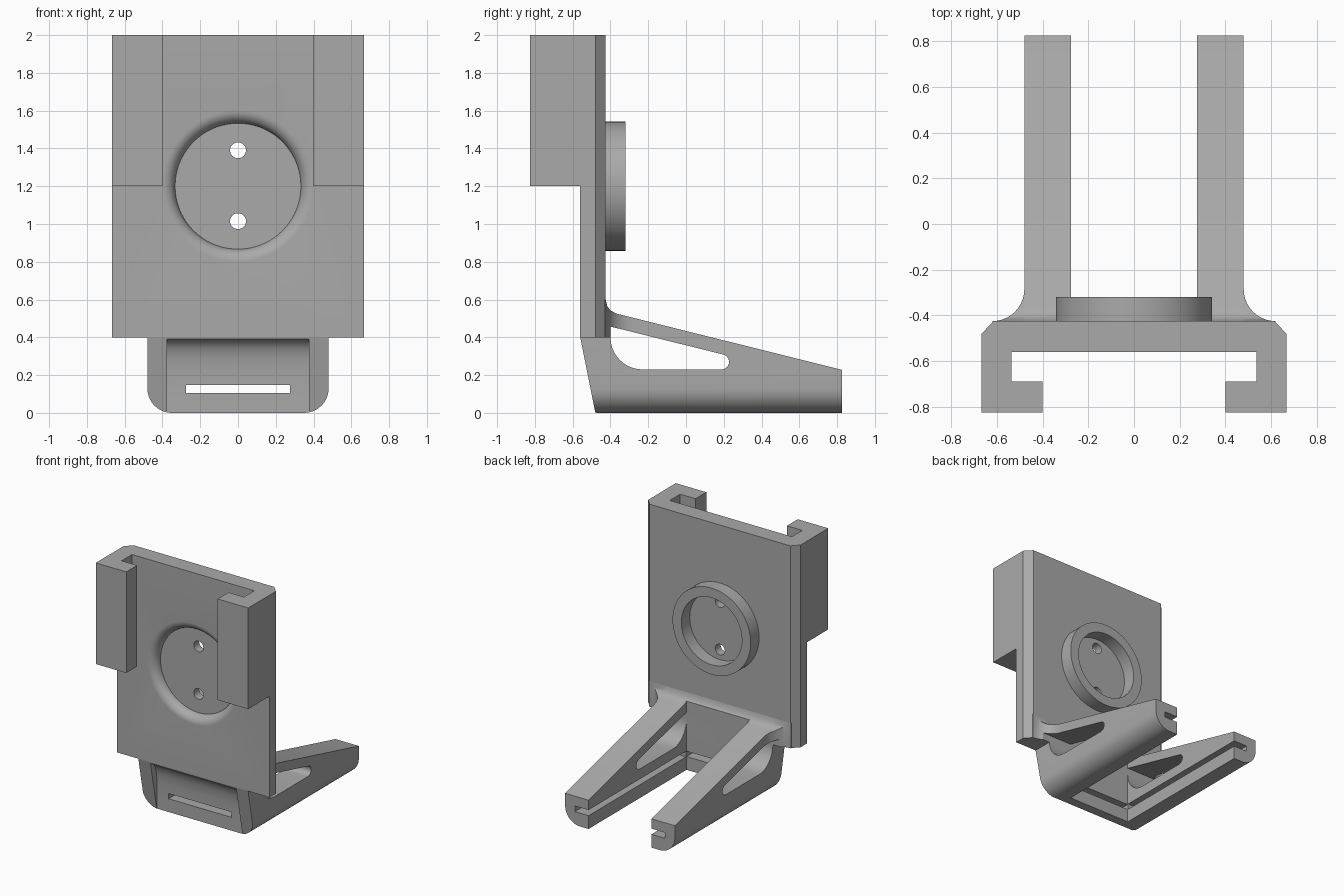
import bpy, bmesh, math
from mathutils import Vector, Matrix

if "Cube" in bpy.data.objects:
    bpy.data.objects.remove(bpy.data.objects["Cube"])

grey = bpy.data.materials.new("plain grey")
grey.use_nodes = True
grey.diffuse_color = (0.4, 0.4, 0.4, 1)
grey.node_tree.nodes["Principled BSDF"].inputs["Base Color"].default_value = (0.4, 0.4, 0.4, 1)


def finish(name, bm):
    bmesh.ops.recalc_face_normals(bm, faces=bm.faces)
    mesh = bpy.data.meshes.new(name)
    bm.to_mesh(mesh)
    bm.free()
    mesh.materials.append(grey)
    obj = bpy.data.objects.new(name, mesh)
    bpy.context.collection.objects.link(obj)
    return obj


def prism(name, points, axis, lo, hi):
    """Extrude a 2D outline along one axis."""
    place = {"x": lambda a, b: (lo, a, b),
             "y": lambda a, b: (a, lo, b),
             "z": lambda a, b: (a, b, lo)}[axis]
    bm = bmesh.new()
    face = bm.faces.new([bm.verts.new(place(*p)) for p in points])
    ext = bmesh.ops.extrude_face_region(bm, geom=[face])
    move = Vector([(hi - lo) if a == axis else 0 for a in "xyz"])
    bmesh.ops.translate(bm, vec=move,
                        verts=[g for g in ext["geom"] if isinstance(g, bmesh.types.BMVert)])
    return finish(name, bm)


def box(name, x, y, z):
    return prism(name, [(x[0], y[0]), (x[1], y[0]), (x[1], y[1]), (x[0], y[1])], "z", *z)


def lathe(name, profile, z, closed=False, steps=72):
    """Revolve (radius, y) points about a front-to-back axis."""
    bm = bmesh.new()
    verts = [bm.verts.new((r, y, z)) for r, y in profile]
    pairs = list(zip(verts, verts[1:])) + ([(verts[-1], verts[0])] if closed else [])
    edges = [bm.edges.new(p) for p in pairs]
    bmesh.ops.spin(bm, geom=verts + edges, cent=(0, 0, z), axis=(0, 1, 0),
                   angle=math.tau, steps=steps)
    bmesh.ops.remove_doubles(bm, verts=bm.verts, dist=0.0001)
    return finish(name, bm)


def arc(cx, cy, r, start, end, n=10):
    return [(cx + r * math.cos(math.radians(start + (end - start) * i / n)),
             cy + r * math.sin(math.radians(start + (end - start) * i / n)))
            for i in range(n + 1)]


def boolean(obj, tool, operation="DIFFERENCE"):
    mod = obj.modifiers.new(operation.lower(), "BOOLEAN")
    mod.operation, mod.object, mod.solver = operation, tool, "EXACT"
    bpy.context.view_layer.objects.active = obj
    bpy.ops.object.modifier_apply(modifier=mod.name)
    bpy.data.objects.remove(tool)


def mirrored(points):
    return points + [(-x, y) for x, y in reversed(points)]


FRONT, BACK, RING_Z = -0.56, -0.425, 1.2

# Back plate with chamfered rear corners
plate = prism("back_plate", mirrored([(0.667, FRONT), (0.667, -0.48), (0.615, BACK)]),
              "z", 0.4, 2)

# Rounded dish in the front and two screw holes
dish = [(0, -0.493)] + arc(0.4, -0.493, 0.067, 180, 270) + [(0.4, -0.6), (0, -0.6)]
boolean(plate, lathe("dish_cutter", dish, RING_Z))
for z in (1.39, 1.015):
    boolean(plate, lathe("hole_cutter", [(0, -0.7), (0.042, -0.7), (0.042, -0.3), (0, -0.3)],
                         z, steps=32))

# Side rails with inward lips
for side, label in ((1, "left"), (-1, "right")):
    hook = [(0.667, FRONT), (0.667, -0.825), (0.4, -0.825), (0.4, -0.69),
            (0.535, -0.69), (0.535, FRONT)]
    prism(label + "_rail", [(x * side, y) for x, y in hook], "z", 1.2, 2)

# Raised ring on the rear face
ring = lathe("rear_ring", [(0.342, BACK - 0.01), (0.342, -0.32), (0.265, -0.32),
                           (0.265, BACK - 0.01)], RING_Z, closed=True)

# Foot outline from the side, with a small fillet where it meets the plate
side_outline = [(FRONT, 0.4), (-0.48, 0), (0.825, 0), (0.825, 0.228), (-0.37, 0.526),
                (-0.4, 0.543), (-0.417, 0.565), (BACK, 0.6), (-0.45, 0.6), (-0.45, 0.4)]
foot = prism("arm_foot", side_outline, "x", -0.7, 0.7)
section = mirrored(arc(0.35, 0.13, 0.13, -90, 0) + [(0.48, 0.7)])
boolean(foot, prism("section_cutter", section, "y", -1, 1), "INTERSECT")
boolean(foot, box("gap_cutter", (-0.275, 0.275), (-0.4, 1), (-0.1, 0.8)))

# Flared gussets beside the arms
parts = [foot]
for side, label in ((1, "left"), (-1, "right")):
    flare = arc(0.62, -0.285, 0.14, 270, 180) + [(0.44, -0.285), (0.44, -0.45), (0.62, -0.45)]
    gusset = prism(label + "_gusset", [(x * side, y) for x, y in flare], "z", 0.4, 0.7)
    boolean(gusset, prism("trim", side_outline, "x", -0.7, 0.7), "INTERSECT")
    parts.append(gusset)

# Side windows through the arms
window = (arc(-0.23, 0.4, 0.17, 180, 270) + arc(0.188, 0.27, 0.04, -90, 76)
          + [(-0.4, 0.457)])
for part in parts:
    boolean(part, prism("window_cutter", window, "x", -0.8, 0.8))

# Inner grooves along the arms and a matching slot in the front wall
for side in (1, -1):
    boolean(foot, box("groove_cutter", sorted((0.2 * side, 0.395 * side)),
                      (-0.395, 1), (0.105, 0.15)))
boolean(foot, box("slot_cutter", (-0.275, 0.275), (-0.7, -0.3), (0.105, 0.147)))

# Shallow curved recess across the front wall
recess = [(-0.6, 0.39), (-0.556, 0.39), (-0.525, 0.375), (-0.5, 0.34), (-0.485, 0.29),
          (-0.476, 0.22), (-0.474, 0.1), (-0.474, -0.05), (-0.6, -0.05)]
boolean(foot, prism("recess_cutter", recess, "x", -0.375, 0.375))

# Smooth the curved faces and keep hard edges
for obj in [plate, ring] + parts:
    bpy.ops.object.select_all(action="DESELECT")
    obj.select_set(True)
    bpy.context.view_layer.objects.active = obj
    bpy.ops.object.shade_smooth_by_angle(angle=math.radians(30))
